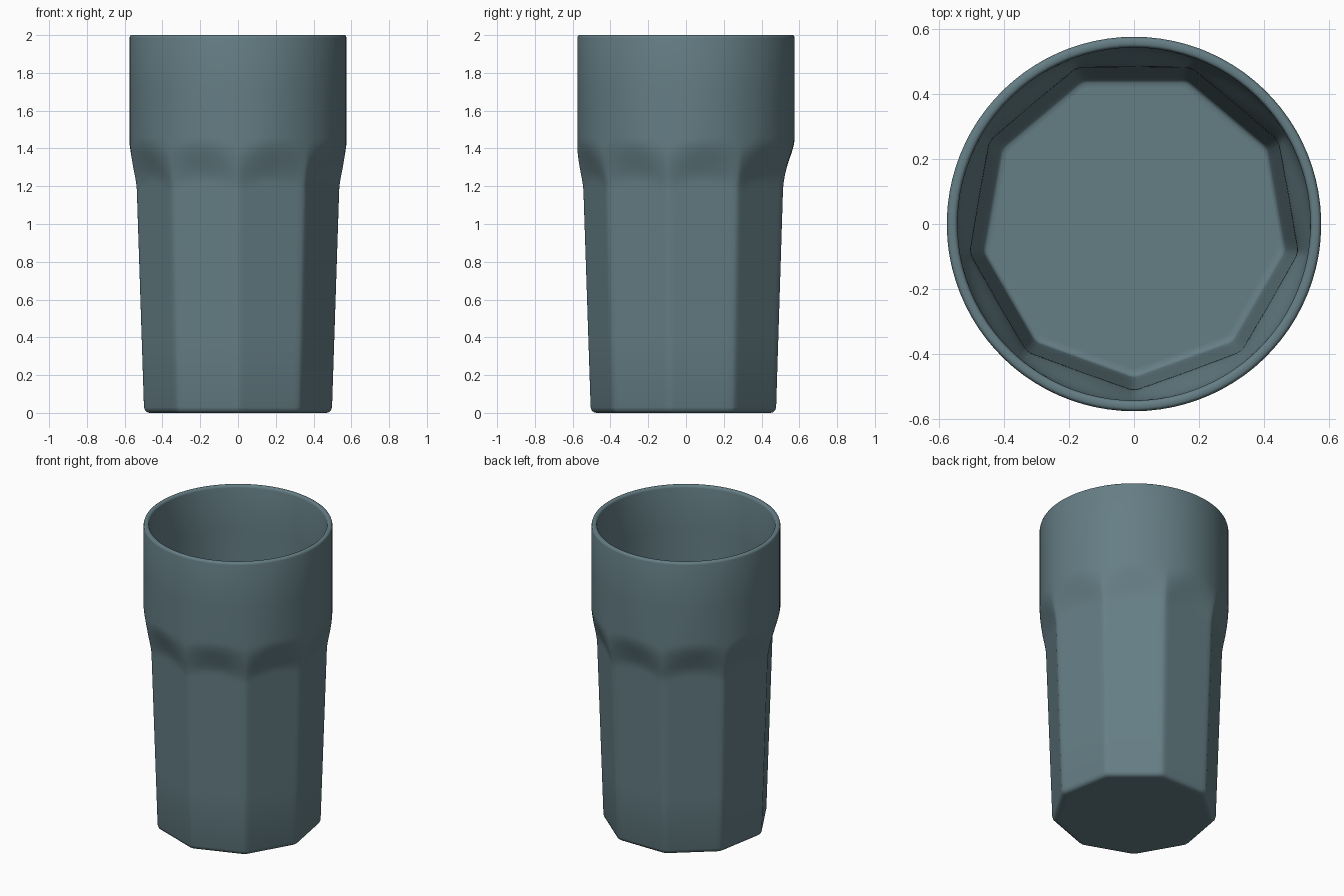
import bpy, bmesh, math

if "Cube" in bpy.data.objects:
    bpy.data.objects.remove(bpy.data.objects["Cube"])

SIDES = 9
STEPS = [-1, -0.93, -0.8, -0.6, -0.4, -0.2, 0, 0.2, 0.4, 0.6, 0.8, 0.93]  # across one facet
HALF = math.pi / SIDES
RIM = 0.575

bm = bmesh.new()


def smooth(t):
    t = max(0.0, min(1.0, t))
    return t * t * (3 - 2 * t)


def ring(z, inset=0.0):
    """Nine-sided section low down, blending through arches to a circle."""
    corner = 0.504 + 0.040 * min(z, 1.3) / 1.2
    apothem = corner * 0.945 - inset
    verts = []
    for k in range(SIDES):
        for u in STEPS:
            phi = u * HALF
            poly = min(apothem / math.cos(phi), apothem / math.cos(HALF) * 0.994)
            top = 1.46 - 0.05 * u * u
            t = smooth((z - (top - 0.24)) / 0.24)
            r = poly * (1 - t) + (RIM - inset) * t
            a = math.pi / 2 + k * 2 * HALF + phi
            verts.append(bm.verts.new((r * math.cos(a), r * math.sin(a), z)))
    return verts


# Outer wall from the base up, over the rim, then down the inside
arch = [1.16 + 0.02 * i for i in range(16)]
rings = [ring(0, 0.05), ring(0, 0.028), ring(0.004, 0.015), ring(0.013, 0.005), ring(0.03)]
rings += [ring(z) for z in [0.4, 0.8] + arch + [1.7, 1.985]]
rings += [ring(1.996, 0.003), ring(2.0, 0.009), ring(2.0, 0.024), ring(1.996, 0.03)]
rings += [ring(z, 0.033) for z in [1.985, 1.7] + arch[::-1] + [0.8, 0.4, 0.06]]
rings += [ring(0.046, 0.036), ring(0.04, 0.045), ring(0.04, 0.06)]

n = len(rings[0])
for lo, hi in zip(rings, rings[1:]):
    for i in range(n):
        j = (i + 1) % n
        bm.faces.new((lo[i], lo[j], hi[j], hi[i]))

# Underside and inner floor
bm.faces.new(rings[0][::-1])
bm.faces.new(rings[-1])
bmesh.ops.recalc_face_normals(bm, faces=bm.faces)

mesh = bpy.data.meshes.new("drinking_glass")
bm.to_mesh(mesh)
bm.free()
glass = bpy.data.objects.new("drinking_glass", mesh)
bpy.context.collection.objects.link(glass)

# Blue-grey colour
mat = bpy.data.materials.new("blue_grey")
mat.diffuse_color = (0.13, 0.21, 0.235, 1)
mat.use_nodes = True
mat.node_tree.nodes["Principled BSDF"].inputs["Base Color"].default_value = mat.diffuse_color
mesh.materials.append(mat)

bpy.context.view_layer.objects.active = glass
glass.select_set(True)
bpy.ops.object.shade_smooth_by_angle(angle=math.radians(50))
